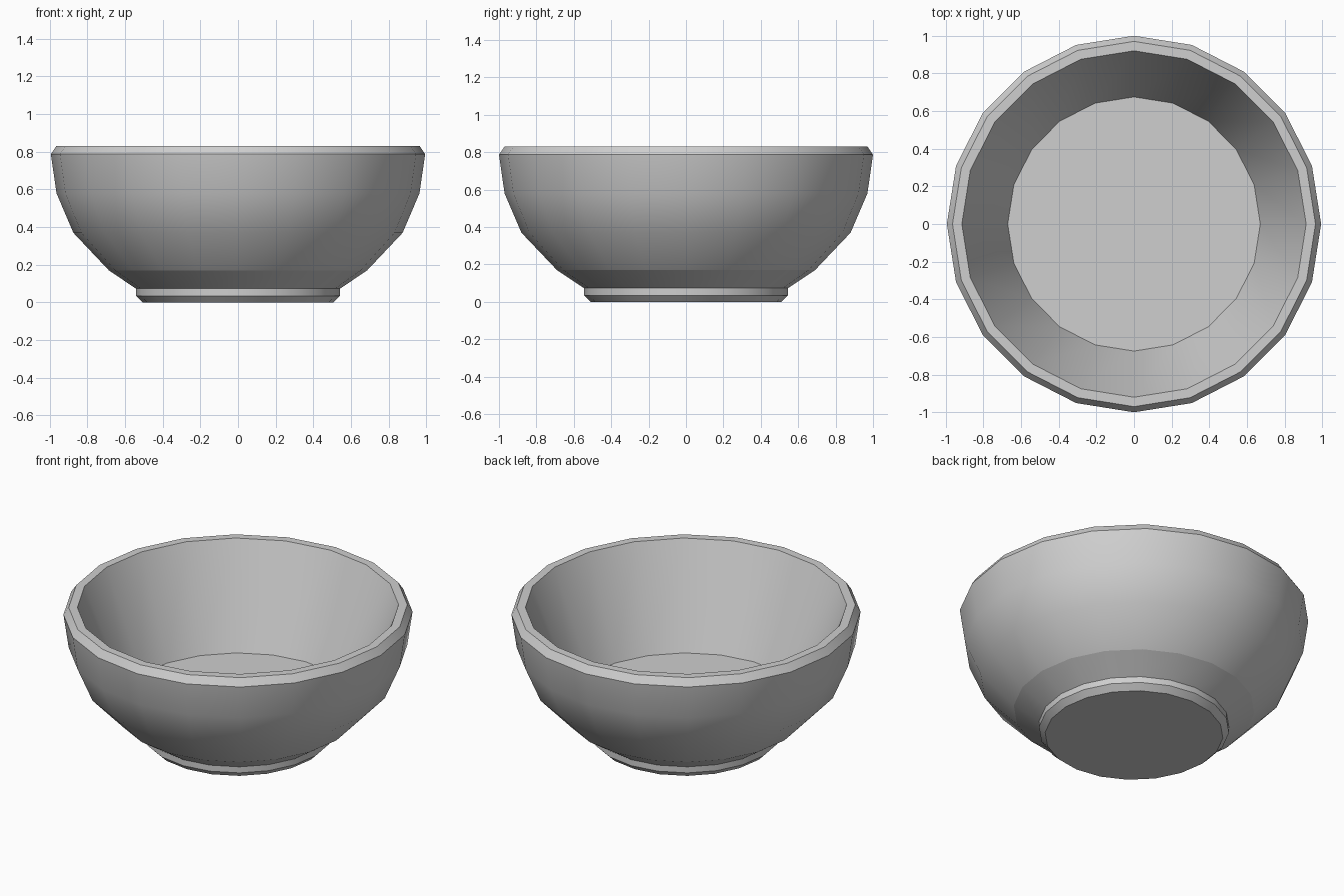
import bpy
import bmesh
from math import cos, sin, tau

cube = bpy.data.objects.get("Cube")
if cube:
    bpy.data.objects.remove(cube)

SIDES = 20
OVAL = 0.994  # the bowl is very slightly narrower across x

# Glaze colour
grey = bpy.data.materials.new("light_grey")
grey.use_nodes = True
colour = (0.62, 0.62, 0.62, 1)
grey.diffuse_color = colour
grey.node_tree.nodes["Principled BSDF"].inputs["Base Color"].default_value = colour

# Bowl section from underside to inner floor: radius, height, crisp edge
PROFILE = [
    (0.51, 0.00, True), (0.545, 0.035, True), (0.545, 0.073, True),   # foot
    (0.69, 0.17, True), (0.88, 0.37, False), (0.97, 0.58, False),     # outer wall
    (1.00, 0.787, True), (0.97, 0.832, True), (0.92, 0.832, True),    # rim
    (0.675, 0.223, True),                                             # inner floor
]

bm = bmesh.new()


def ring(radius, height):
    return [bm.verts.new((OVAL * radius * cos(tau * i / SIDES),
                          radius * sin(tau * i / SIDES), height))
            for i in range(SIDES)]


rings = [ring(r, z) for r, z, crisp in PROFILE]

# Walls
for low, high in zip(rings, rings[1:]):
    for i in range(SIDES):
        j = (i + 1) % SIDES
        bm.faces.new((low[i], low[j], high[j], high[i]))

# Underside and inner floor
bm.faces.new(rings[0][::-1])
bm.faces.new(rings[-1])

# Smooth walls with crisp rings
for face in bm.faces:
    face.smooth = True
for verts, (r, z, crisp) in zip(rings, PROFILE):
    for i in range(SIDES):
        bm.edges.get((verts[i], verts[(i + 1) % SIDES])).smooth = not crisp

mesh = bpy.data.meshes.new("bowl")
bm.to_mesh(mesh)
bm.free()
mesh.materials.append(grey)
bowl = bpy.data.objects.new("bowl", mesh)
bpy.context.collection.objects.link(bowl)
